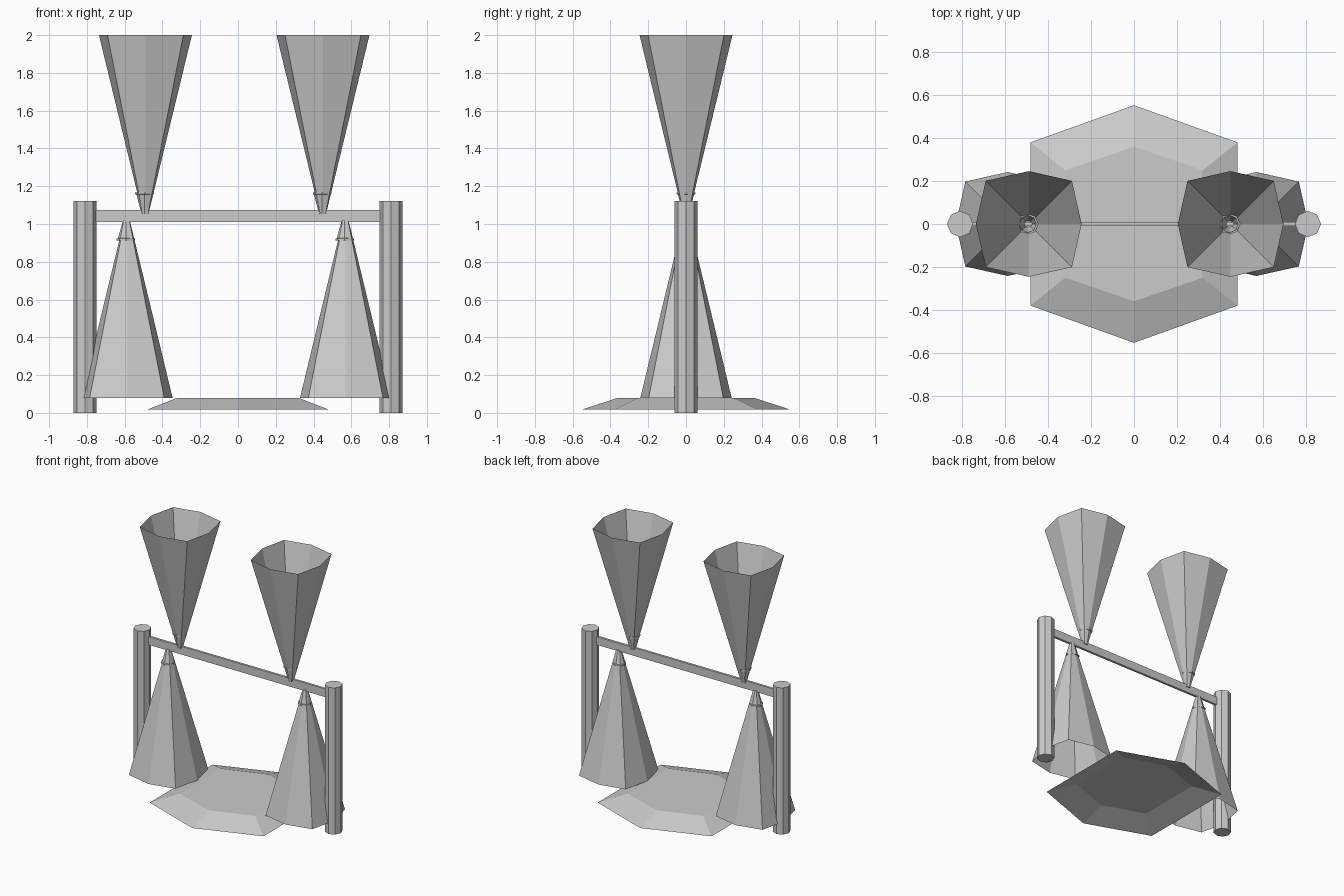
import bpy, bmesh
from math import cos, sin, pi

if "Cube" in bpy.data.objects:
    bpy.data.objects.remove(bpy.data.objects["Cube"])


def octagon(r, z, diag=1.0):
    """Eight points; diag pushes the 45-degree corners outward."""
    return [(r * (diag if i % 2 else 1) * cos(i * pi / 4),
             r * (diag if i % 2 else 1) * sin(i * pi / 4), z) for i in range(8)]


def loft(name, rings, loc=(0, 0, 0), cap_start=False, cap_end=False):
    bm = bmesh.new()
    loops = [[bm.verts.new(p) for p in ring] for ring in rings]
    n = len(loops[0])
    for a, b in zip(loops, loops[1:]):
        for i in range(n):
            j = (i + 1) % n
            bm.faces.new((a[i], a[j], b[j], b[i]))
    if cap_start:
        bm.faces.new(loops[0][::-1])
    if cap_end:
        bm.faces.new(loops[-1])
    mesh = bpy.data.meshes.new(name)
    bm.to_mesh(mesh)
    bm.free()
    obj = bpy.data.objects.new(name, mesh)
    obj.location = loc
    bpy.context.collection.objects.link(obj)
    return obj


def hexagon(x, y, tip, z):
    return [(x, -y, z), (x, y, z), (0, tip, z), (-x, y, z), (-x, -y, z), (0, -tip, z)]


# Upright posts
for side, x in (("left", -0.81), ("right", 0.81)):
    loft(f"{side}_post", [octagon(0.061, 0), octagon(0.061, 1.122)], (x, 0, 0), True, True)

# Thin crossbar between the posts
bpy.ops.mesh.primitive_cube_add(size=1, location=(0, 0, 1.042))
bar = bpy.context.object
bar.name = "crossbar"
bar.scale = (1.52, 0.018, 0.062)

# Open-bottomed bevelled base plate
loft("base_plate", [hexagon(0.482, 0.38, 0.553, 0.017), hexagon(0.32, 0.25, 0.36, 0.08)],
     cap_end=True)

# Open upper cups (flaring up) and lower cones (flaring down), each with a collar
for side, x in (("left", -0.49), ("right", 0.45)):
    loft(f"{side}_upper_cup", [octagon(0.016, 1.053, 1.155), octagon(0.246, 2.0, 1.155)],
         (x, 0, 0), cap_start=True)
    loft(f"{side}_upper_collar",
         [octagon(0.016, 1.054), octagon(0.042, 1.155), octagon(0.049, 1.158),
          octagon(0.049, 1.168), octagon(0.04, 1.168)], (x - 0.005, 0, 0))
for side, x in (("left", -0.588), ("right", 0.57)):
    loft(f"{side}_lower_cone", [octagon(0.242, 0.078, 1.155), octagon(0.015, 1.02, 1.155)],
         (x, 0, 0), cap_end=True)
    loft(f"{side}_lower_collar",
         [octagon(0.04, 0.912), octagon(0.049, 0.912), octagon(0.049, 0.922),
          octagon(0.042, 0.925), octagon(0.016, 1.019)], (x - 0.005, 0, 0))
